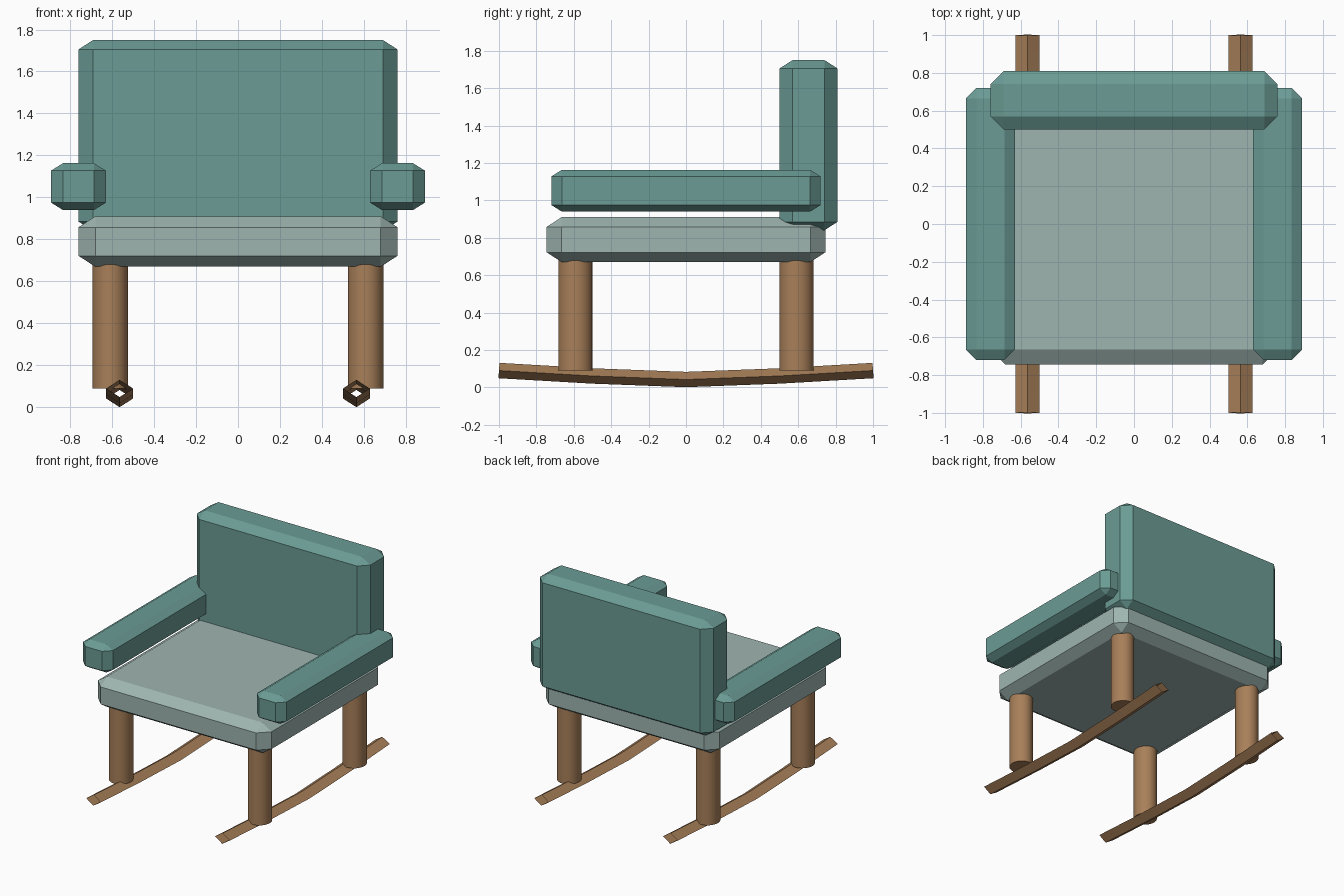
import bpy, bmesh, math
from mathutils import Vector

if "Cube" in bpy.data.objects:
    bpy.data.objects.remove(bpy.data.objects["Cube"])


def material(name, rgb):
    mat = bpy.data.materials.new(name)
    mat.diffuse_color = (*rgb, 1)
    mat.use_nodes = True
    mat.node_tree.nodes["Principled BSDF"].inputs["Base Color"].default_value = mat.diffuse_color
    return mat


TEAL = material("teal fabric", (0.147, 0.33, 0.30))
GREY = material("pale grey green fabric", (0.342, 0.462, 0.434))
WOOD = material("brown wood", (0.393, 0.214, 0.10))


def finish(name, bm, mat, smooth=False):
    bmesh.ops.recalc_face_normals(bm, faces=bm.faces)
    mesh = bpy.data.meshes.new(name)
    bm.to_mesh(mesh)
    bm.free()
    mesh.materials.append(mat)
    obj = bpy.data.objects.new(name, mesh)
    bpy.context.collection.objects.link(obj)
    if smooth:
        bpy.ops.object.select_all(action='DESELECT')
        obj.select_set(True)
        bpy.context.view_layer.objects.active = obj
        bpy.ops.object.shade_smooth_by_angle(angle=math.radians(30))
    return obj


def cushion(name, low, high, chamfer, mat):
    """Chamfered box; the chamfer width is given per axis."""
    low, high, chamfer = Vector(low), Vector(high), Vector(chamfer)
    size = high - low
    bm = bmesh.new()
    bmesh.ops.create_cube(bm, size=1)
    # bevel by one unit in a stretched space, then scale to real size
    bmesh.ops.scale(bm, vec=[s / c for s, c in zip(size, chamfer)], verts=bm.verts)
    bmesh.ops.bevel(bm, geom=bm.edges[:], offset=1, segments=1, profile=0.5, affect='EDGES')
    bmesh.ops.scale(bm, vec=chamfer, verts=bm.verts)
    bmesh.ops.translate(bm, vec=(low + high) / 2, verts=bm.verts)
    return finish(name, bm, mat)


def leg(name, x, y):
    bm = bmesh.new()
    bmesh.ops.create_cone(bm, cap_ends=True, segments=32, radius1=1, radius2=1, depth=1)
    bmesh.ops.scale(bm, vec=(0.085, 0.091, 0.62), verts=bm.verts)
    bmesh.ops.translate(bm, vec=(x, y, 0.40), verts=bm.verts)
    return finish(name, bm, WOOD, True)


def rocker(name, x):
    """Open diamond tube swept along a shallow upward curve."""
    path = [(-1, 0.09), (-0.5, 0.061), (0, 0.042), (0.5, 0.061), (1, 0.09)]
    section = [(0.064, 0), (0, 0.041), (-0.064, 0), (0, -0.041)]
    bm = bmesh.new()
    rings = [[bm.verts.new((x + dx, y * (1 - 0.07 * dz), z + dz)) for dx, dz in section]
             for y, z in path]
    for a, b in zip(rings, rings[1:]):
        for i in range(4):
            j = (i + 1) % 4
            bm.faces.new((a[i], a[j], b[j], b[i]))
    return finish(name, bm, WOOD, True)


# Seat and backrest
cushion("seat", (-0.76, -0.745, 0.67), (0.76, 0.745, 0.91), (0.08, 0.08, 0.052), GREY)
cushion("backrest", (-0.76, 0.50, 0.84), (0.76, 0.81, 1.75), (0.07, 0.07, 0.045), TEAL)

# Armrests, legs and rockers on both sides
for side, s in (("left", -1), ("right", 1)):
    x0, x1 = sorted((s * 0.63, s * 0.89))
    cushion(side + "_armrest", (x0, -0.72, 0.94), (x1, 0.72, 1.163), (0.056, 0.056, 0.035), TEAL)
    for end, y in (("front", -0.592), ("back", 0.59)):
        leg(f"{end}_{side}_leg", s * 0.608, y)
    rocker(side + "_rocker", s * 0.564)
